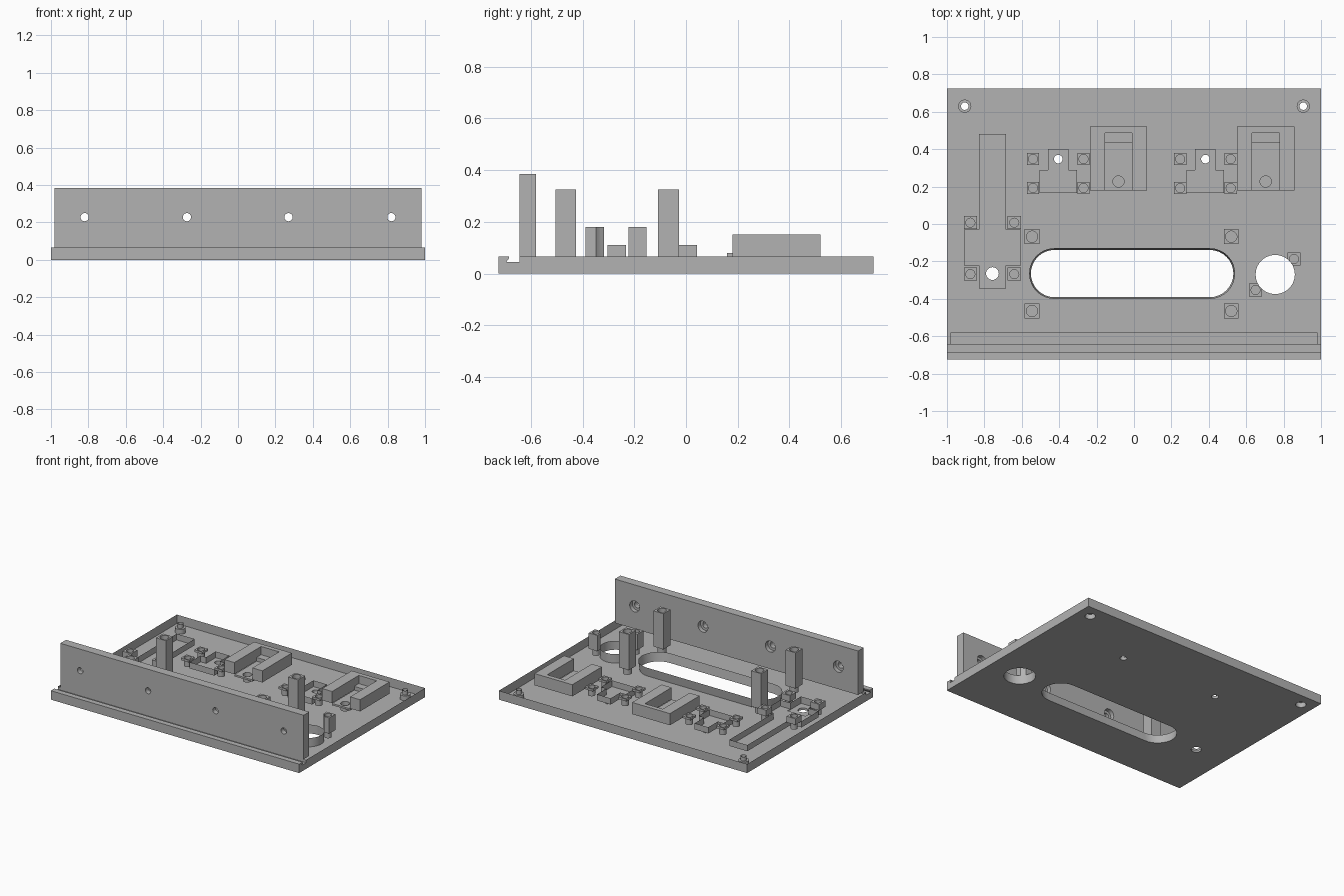
import bpy, bmesh, math

if "Cube" in bpy.data.objects:
    bpy.data.objects.remove(bpy.data.objects["Cube"])

TOP = 0.065      # height of the base plate
BLIND = 0.02     # depth level of pockets and blind screw holes

grey = bpy.data.materials.new("plain_grey")
grey.use_nodes = True
grey.diffuse_color = (0.45, 0.45, 0.45, 1)
grey.node_tree.nodes["Principled BSDF"].inputs["Base Color"].default_value = (0.45, 0.45, 0.45, 1)


def loft(name, low, high):
    """Closed solid between two matching outlines."""
    bm = bmesh.new()
    a = [bm.verts.new(p) for p in low]
    b = [bm.verts.new(p) for p in high]
    n = len(a)
    bm.faces.new(a[::-1])
    bm.faces.new(b)
    for i in range(n):
        j = (i + 1) % n
        bm.faces.new((a[i], a[j], b[j], b[i]))
    bmesh.ops.recalc_face_normals(bm, faces=bm.faces)
    mesh = bpy.data.meshes.new(name)
    bm.to_mesh(mesh)
    bm.free()
    mesh.materials.append(grey)
    obj = bpy.data.objects.new(name, mesh)
    bpy.context.scene.collection.objects.link(obj)
    return obj


def box(name, x0, x1, y0, y1, z0, z1):
    ring = [(x0, y0), (x1, y0), (x1, y1), (x0, y1)]
    return loft(name, [(x, y, z0) for x, y in ring], [(x, y, z1) for x, y in ring])


def circle(r, n=28):
    return [(r * math.cos(2 * math.pi * i / n), r * math.sin(2 * math.pi * i / n)) for i in range(n)]


def drill(x, y, r, z0, z1):
    return loft("cutter", [(x + u, y + v, z0) for u, v in circle(r)],
                [(x + u, y + v, z1) for u, v in circle(r)])


def drill_y(x, z, r, y0, y1):
    return loft("cutter", [(x + u, y0, z + v) for u, v in circle(r)],
                [(x + u, y1, z + v) for u, v in circle(r)])


def stadium(x0, x1, y, r, z, n=16):
    pts = []
    for cx, start in ((x1 - r, -math.pi / 2), (x0 + r, math.pi / 2)):
        for i in range(n + 1):
            t = start + math.pi * i / n
            pts.append((cx + r * math.cos(t), y + r * math.sin(t), z))
    return pts


def cut(obj, cutters):
    for c in cutters:
        c.hide_render = True
        mod = obj.modifiers.new("cut", 'BOOLEAN')
        mod.operation = 'DIFFERENCE'
        mod.solver = 'EXACT'
        mod.object = c
        bpy.context.view_layer.update()
        deps = bpy.context.evaluated_depsgraph_get()
        mesh = bpy.data.meshes.new_from_object(obj.evaluated_get(deps))
        obj.modifiers.remove(mod)
        obj.data = mesh


def open_at_top_level(obj):
    """Remove the horizontal faces where parts meet the open top of the base."""
    bm = bmesh.new()
    bm.from_mesh(obj.data)
    bm.normal_update()
    gone = [f for f in bm.faces if abs(f.normal.z) > 0.9
            and all(abs(v.co.z - TOP) < 0.001 for v in f.verts)
            and f.calc_center_median().y > -0.64]
    bmesh.ops.delete(bm, geom=gone, context='FACES')
    bm.to_mesh(obj.data)
    bm.free()


raised, plate_cutters, spare = [], [], []


def screw_pad(name, x, y, size, top, r, extra=()):
    h = size / 2
    pad = box(name, x - h, x + h, y - h, y + h, TOP, top)
    hole = drill(x, y, r, BLIND, top + 0.02)
    cut(pad, [hole, *extra])
    raised.append(pad)
    plate_cutters.append(hole)


def pocket(x0, x1, y0, y1, z=BLIND):
    plate_cutters.append(box("cutter", x0, x1, y0, y1, z, TOP + 0.01))


# Base plate, with an undercut groove along the front lip
profile = [(-0.725, 0), (0.725, 0), (0.725, TOP), (-0.645, TOP), (-0.645, 0.045),
           (-0.695, 0.045), (-0.685, 0.058), (-0.685, TOP), (-0.725, TOP)]
plate = loft("base_plate", [(-1, y, z) for y, z in profile], [(1, y, z) for y, z in profile])

# Long window and round opening
plate_cutters.append(loft("cutter", stadium(-0.55, 0.53, -0.265, 0.125, -0.01),
                          stadium(-0.562, 0.542, -0.265, 0.137, TOP + 0.01)))
opening = drill(0.755, -0.27, 0.105, -0.02, 0.3)
plate_cutters.append(opening)

# Corner screw holes, wide at the underside
for x in (-0.905, 0.905):
    plate_cutters.append(drill(x, 0.63, 0.035, -0.01, 0.035))
    plate_cutters.append(drill(x, 0.63, 0.02, -0.02, TOP + 0.02))

# Tall posts around the window
for x in (-0.545, 0.52):
    for y in (-0.465, -0.068):
        screw_pad("tall_post", x, y, 0.08, 0.325, 0.03)

# Posts trimmed by the round opening
for x, y in ((0.65, -0.353), (0.855, -0.187)):
    screw_pad("trimmed_post", x, y, 0.07, 0.18, 0.024, [opening])

# Side pocket with its channel and four pads
pocket(-0.91, -0.605, -0.222, -0.03)
pocket(-0.83, -0.685, -0.035, 0.48)
pocket(-0.83, -0.685, -0.345, -0.19, 0.015)
plate_cutters.append(drill(-0.757, -0.265, 0.034, -0.02, TOP))
for x in (-0.875, -0.64):
    for y in (-0.268, 0.007):
        screw_pad("side_pad", x, y, 0.07, 0.11, 0.024)

# Two repeated stations: stepped pocket, four low pads and an open holder
for dx in (0, 0.787):
    pocket(dx - 0.505, dx - 0.306, 0.165, 0.29)
    pocket(dx - 0.46, dx - 0.35, 0.285, 0.40)
    plate_cutters.append(drill(dx - 0.405, 0.347, 0.023, -0.02, TOP))
    for x in (-0.54, -0.27):
        for y in (0.192, 0.347):
            screw_pad("low_pad", dx + x, y, 0.065, 0.08, 0.024)
    holder = box("holder", dx - 0.235, dx + 0.07, 0.18, 0.52, TOP, 0.15)
    cavity = box("cutter", dx - 0.155, dx - 0.01, 0.1, 0.487, 0.02, 0.2)
    spare.append(cavity)
    cut(holder, [cavity])
    raised.append(holder)
    floor = box("holder_floor", dx - 0.155, dx - 0.01, 0.18, 0.487, TOP - 0.015, TOP - 0.002)
    hole = drill(dx - 0.083, 0.227, 0.03, BLIND, 0.1)
    cut(floor, [hole])
    plate_cutters.append(hole)
    box("holder_step", dx - 0.155, dx - 0.01, 0.435, 0.487, TOP - 0.002, 0.09)

# Upright front panel with holes widened at the back
panel = box("front_panel", -0.98, 0.98, -0.645, -0.58, TOP, 0.385)
panel_cutters = []
for x in (-0.82, -0.273, 0.27, 0.82):
    panel_cutters.append(drill_y(x, 0.228, 0.022, -0.7, -0.5))
    panel_cutters.append(drill_y(x, 0.228, 0.04, -0.61, -0.5))
cut(panel, panel_cutters)
raised.append(panel)

# Cut the plate, open the top and clear the cutters
cut(plate, plate_cutters)
for part in raised + [plate]:
    open_at_top_level(part)
for c in plate_cutters + panel_cutters + spare:
    bpy.data.objects.remove(c)

# Smooth only the rounded walls
bpy.context.view_layer.update()
for obj in list(bpy.context.scene.objects):
    obj.select_set(obj.type == 'MESH')
bpy.context.view_layer.objects.active = plate
bpy.ops.object.shade_smooth_by_angle(angle=math.radians(30))
